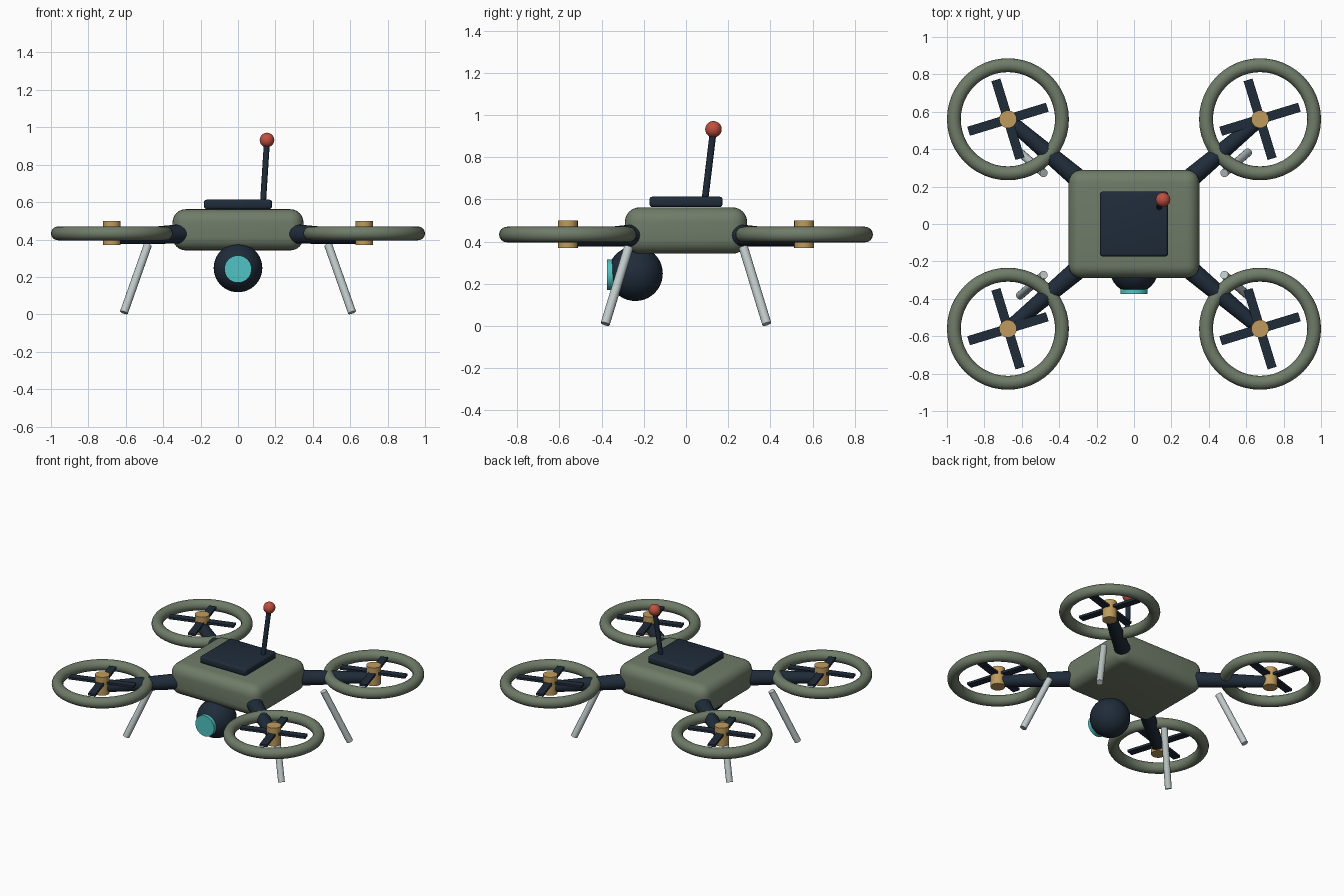
import bpy, bmesh, math
from mathutils import Vector, Matrix

if "Cube" in bpy.data.objects:
    bpy.data.objects.remove(bpy.data.objects["Cube"])


def mat(name, rgb):
    m = bpy.data.materials.new(name)
    m.diffuse_color = (*rgb, 1)
    m.use_nodes = True
    m.node_tree.nodes["Principled BSDF"].inputs["Base Color"].default_value = m.diffuse_color
    return m


OLIVE = mat("olive", (0.16, 0.20, 0.14))
NAVY = mat("navy", (0.014, 0.025, 0.042))
BRASS = mat("brass", (0.52, 0.33, 0.11))
TEAL = mat("teal", (0.08, 0.55, 0.55))
RED = mat("red", (0.52, 0.08, 0.05))
STEEL = mat("steel", (0.52, 0.58, 0.58))


def shade(ob, name, material):
    ob.name = name
    ob.data.materials.append(material)
    bpy.ops.object.select_all(action='DESELECT')
    ob.select_set(True)
    bpy.context.view_layer.objects.active = ob
    bpy.ops.object.shade_smooth_by_angle(angle=math.radians(35))
    return ob


def finish(bm, name, material):
    me = bpy.data.meshes.new(name)
    bm.to_mesh(me)
    bm.free()
    ob = bpy.data.objects.new(name, me)
    bpy.context.collection.objects.link(ob)
    return shade(ob, name, material)


def box(name, centre, size, material, bevel=0, segments=3, turn=0):
    bm = bmesh.new()
    bmesh.ops.create_cube(bm, size=1)
    bmesh.ops.scale(bm, vec=size, verts=bm.verts)
    if bevel:
        bmesh.ops.bevel(bm, geom=bm.edges[:], offset=bevel, segments=segments,
                        profile=0.5, affect='EDGES')
    bm.transform(Matrix.Translation(centre) @ Matrix.Rotation(turn, 4, 'Z'))
    return finish(bm, name, material)


def rod(name, a, b, r1, r2, material, sides=24):
    a, b = Vector(a), Vector(b)
    d = b - a
    bm = bmesh.new()
    bmesh.ops.create_cone(bm, cap_ends=True, segments=sides, radius1=r1, radius2=r2, depth=d.length)
    bm.transform(Matrix.Translation((a + b) / 2) @ d.to_track_quat('Z', 'Y').to_matrix().to_4x4())
    return finish(bm, name, material)


def ball(name, centre, r, material):
    bm = bmesh.new()
    bmesh.ops.create_uvsphere(bm, u_segments=32, v_segments=20, radius=r)
    bm.transform(Matrix.Translation(centre))
    return finish(bm, name, material)


# fuselage and top hatch
box("body", (0, 0, 0.452), (0.70, 0.58, 0.22), OLIVE, 0.07, 6)
box("top_hatch", (0, 0, 0.588), (0.364, 0.346, 0.05), NAVY, 0.014, 3)

# camera under the nose
ball("camera_ball", (0, -0.24, 0.248), 0.13, NAVY)
rod("camera_lens", (0, -0.30, 0.242), (0, -0.374, 0.242), 0.073, 0.073, TEAL, 32)

# antenna
rod("antenna_rod", (0.134, 0.09, 0.60), (0.155, 0.13, 0.93), 0.016, 0.016, NAVY, 16)
ball("antenna_tip", (0.155, 0.13, 0.932), 0.039, RED)

# four rotor units and legs
for sy, end in ((-1, "front"), (1, "back")):
    for sx, side in ((-1, "left"), (1, "right")):
        tag = f"{end}_{side}"
        x, y = sx * 0.674, sy * 0.56
        rod(f"{tag}_arm", (sx * 0.26, sy * 0.21, 0.432), (x, y, 0.412), 0.054, 0.036, NAVY)
        bpy.ops.mesh.primitive_torus_add(location=(x, y, 0.433), major_radius=0.289,
                                         minor_radius=0.037, major_segments=48, minor_segments=16)
        shade(bpy.context.object, f"{tag}_rotor_guard", OLIVE)
        rod(f"{tag}_motor", (x, y, 0.37), (x, y, 0.50), 0.047, 0.047, BRASS)
        for i in range(2):
            box(f"{tag}_blade_{i + 1}", (x, y, 0.452), (0.44, 0.05, 0.016), NAVY,
                turn=math.radians(17 + 90 * i))
        rod(f"{tag}_leg", (sx * 0.482, sy * 0.272, 0.372), (sx * 0.61, sy * 0.383, 0.0095),
            0.022, 0.022, STEEL, 16)
